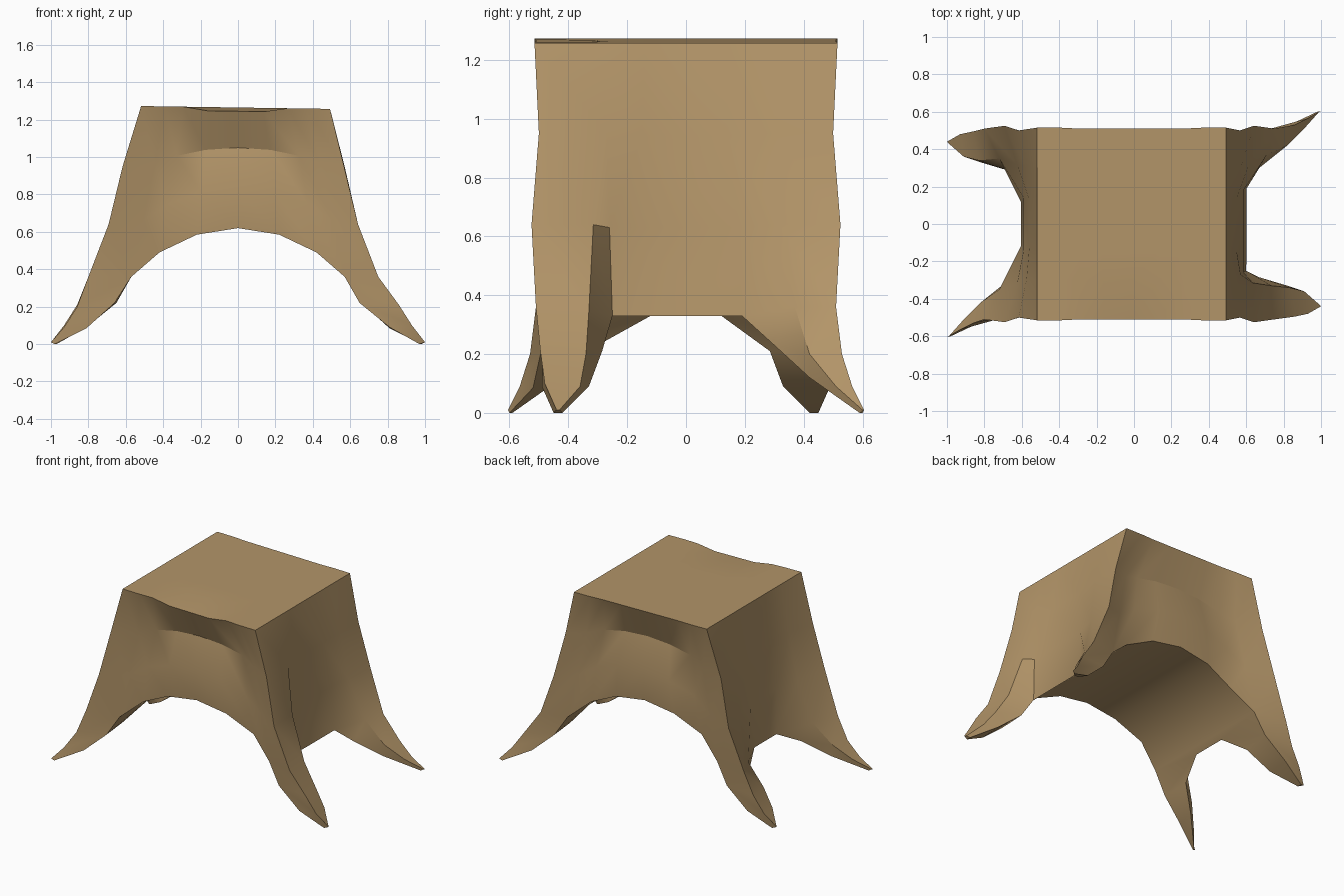
import bpy, bmesh, math
from mathutils import Vector

if "Cube" in bpy.data.objects:
    bpy.data.objects.remove(bpy.data.objects["Cube"])

# Half profiles: corner ridge, leg crest and side valley (top to bottom)
RIDGE = [(.505, .515, 1.265), (.592, .50, .95), (.667, .525, .64), (.775, .51, .36)]
SHARP = [[(.505, .30, 1.265), (.57, .27, .95), (.635, .315, .64), (.735, .33, .35)],
         [(.505, .14, 1.265), (.55, .15, .94), (.585, .26, .63), (.60, .25, .33)]]
SOFT = [[(.505, .30, 1.265), (.57, .30, .95), (.615, .32, .64), (.71, .37, .36)],
        [(.505, .14, 1.265), (.55, .14, .94), (.585, .18, .63), (.602, .19, .33)]]
ROUND = [[(.505, .30, 1.265), (.575, .30, .95), (.625, .32, .64), (.72, .35, .35)],
         [(.505, .14, 1.265), (.56, .13, .94), (.59, .14, .63), (.605, .12, .33)]]
TOP_X = [0, .15, .28, .38]
ARCH = [(0, .62), (.22, .585), (.42, .49), (.57, .36)]

# Depth of the front and back walls, by column from the middle outwards
WALL_Y = [[.51, .42, .465, .45], [.51, .42, .465, .445],
          [.51, .42, .445, .43], [.515, .45, .465, .475]]

# Lower leg rings: outer, crest, inner, under (long spread foot and short foot)
LONG_LEG = [
    [(.86, .53, .20), (.82, .42, .20), (.67, .30, .23), (.66, .49, .22)],
    [(.93, .565, .09), (.91, .51, .09), (.81, .42, .12), (.81, .52, .085)],
    [(1.0, .605, .01), (.99, .60, .01), (.98, .59, 0), (.98, .60, 0)]]
SHORT_LEG = [
    [(.86, .495, .21), (.83, .34, .20), (.67, .285, .21), (.65, .485, .22)],
    [(.93, .48, .10), (.91, .36, .09), (.82, .33, .09), (.81, .49, .09)],
    [(1.0, .44, .01), (.99, .43, .01), (.97, .42, 0), (.97, .45, 0)]]

bm = bmesh.new()


def face(points):
    bm.faces.new([bm.verts.new(p) for p in points])


def sheet(rows):
    for a, b in zip(rows, rows[1:]):
        for i in range(len(a) - 1):
            face([a[i], a[i + 1], b[i + 1], b[i]])


def flip(p, sx, sy):
    return (p[0] * sx, p[1] * sy, p[2])


def corner(sx, sy):
    """Crest and valley profiles for the leg at this corner."""
    if sx < 0:
        return ROUND
    return SOFT if sy > 0 else SHARP


def side_row(r, sx):
    """Row across a side wall from the front corner to the back corner."""
    front, back = corner(sx, -1), corner(sx, 1)
    a = [RIDGE[r], front[0][r], front[1][r]]
    b = [back[1][r], back[0][r], RIDGE[r]]
    return [flip(p, sx, -1) for p in a] + [flip(p, sx, 1) for p in b]


def wall_row(r, sy):
    """Row across the front or back wall from left corner to right corner."""
    t = r / 3
    half = []
    for x0, (x1, z1), ys in zip(TOP_X, ARCH, WALL_Y):
        half.append((x0 + (x1 - x0) * t, ys[r] * sy, 1.265 + (z1 - 1.265) * t))
    half.append(flip(RIDGE[r], 1, sy))
    return [flip(p, -1, 1) for p in half[:0:-1]] + half


# Front and back walls, dished between the legs
for sy in (-1, 1):
    sheet([wall_row(r, sy) for r in range(4)])

# Side walls with a hollow between the legs, and the four legs
under = (ARCH[3][0], WALL_Y[3][3], ARCH[3][1])
for sx in (-1, 1):
    sheet([side_row(r, sx) for r in range(4)])
    for sy in (-1, 1):
        crest, valley = corner(sx, sy)
        rings = [[RIDGE[3], crest[3], valley[3], under]]
        rings += LONG_LEG if sx * sy > 0 else SHORT_LEG
        rings = [[flip(p, sx, sy) for p in ring] for ring in rings]
        sheet([ring + ring[:1] for ring in rings])
        face(rings[-1])

# Flat top, its front and back edges following the walls
front, back = wall_row(0, -1), wall_row(0, 1)
middle = [[(p[0], y, p[2]) for p in front] for y in (-.3, -.14, .14, .3)]
sheet([front] + middle + [back])

# Arched underside and its side lips
sheet([wall_row(3, -1)[1:-1], wall_row(3, 1)[1:-1]])
for sx in (-1, 1):
    row = side_row(3, sx)
    face([flip(under, sx, -1), row[2], row[3], flip(under, sx, 1)])

# Weld the sheets, tilt the top a little and lean the corners to the left
bmesh.ops.remove_doubles(bm, verts=bm.verts[:], dist=.001)
for v in bm.verts:
    x, y, z = v.co
    if z > 1.2:
        v.co.z -= .015 * x
        v.co.x -= .013
        if abs(x) < .2 and y < -.4:
            v.co.z -= .02
    elif z > .3 and abs(x) > .58 and abs(y) > .49:
        v.co.x -= .025
bmesh.ops.recalc_face_normals(bm, faces=bm.faces[:])

mesh = bpy.data.meshes.new("stump_stool")
bm.to_mesh(mesh)
bm.free()
stool = bpy.data.objects.new("stump_stool", mesh)
bpy.context.collection.objects.link(stool)

tan = bpy.data.materials.new("tan wood")
tan.diffuse_color = (.45, .30, .14, 1)
tan.use_nodes = True
tan.node_tree.nodes["Principled BSDF"].inputs["Base Color"].default_value = tan.diffuse_color
mesh.materials.append(tan)

bpy.context.view_layer.objects.active = stool
stool.select_set(True)
bpy.ops.object.shade_smooth_by_angle(angle=math.radians(25))
